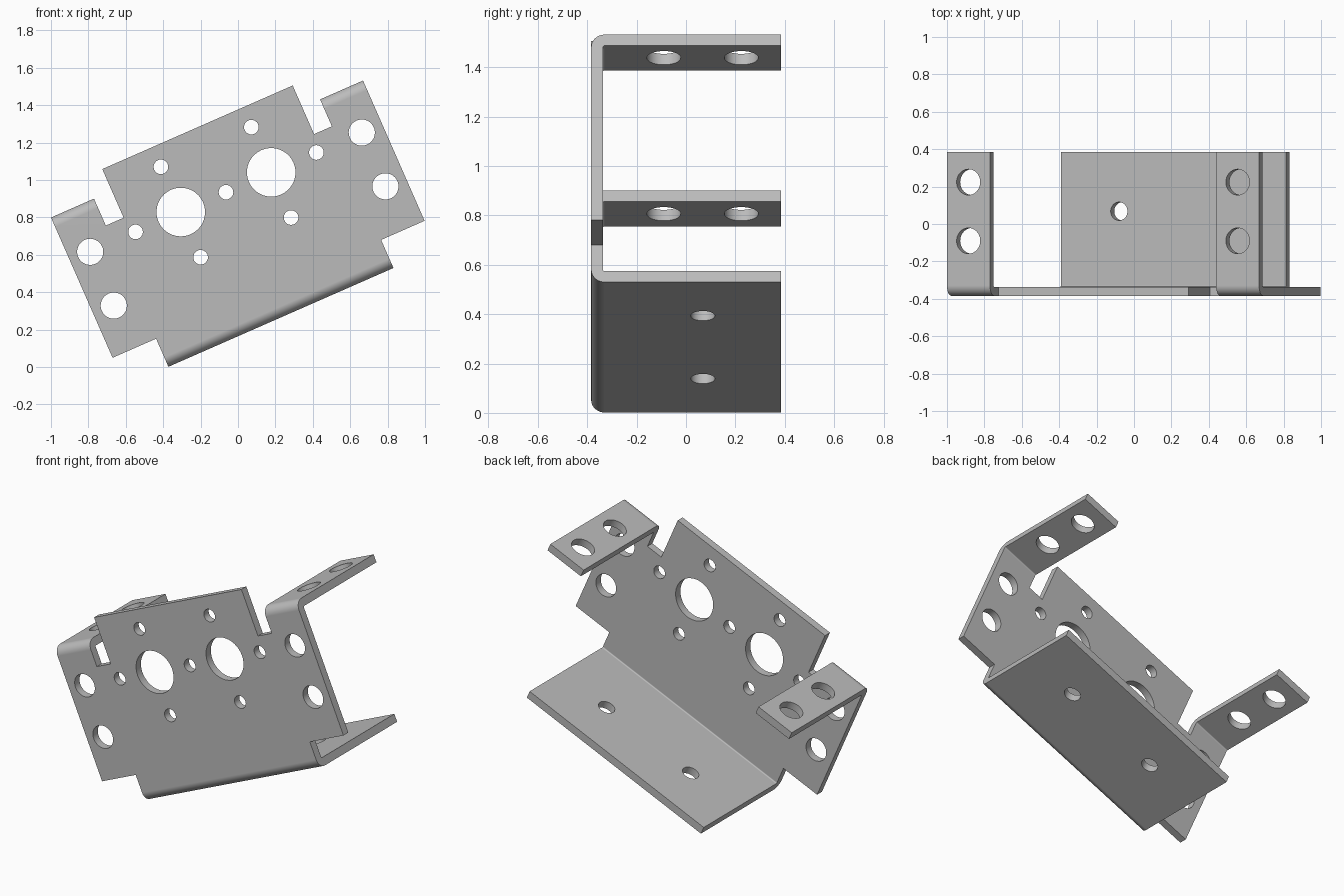
import bpy, bmesh, math
from mathutils import Matrix, Vector

cube = bpy.data.objects.get("Cube")
if cube:
    bpy.data.objects.remove(cube, do_unlink=True)

# Sheet metal dimensions
DEPTH = 0.384           # half depth, front face at -DEPTH
T = 0.048               # sheet thickness
R_IN = 0.007            # inside bend radius
R_OUT = R_IN + T
TOP, BOTTOM = 1.134, 0.151      # outer faces of the tabs and the base flange
TILT = math.radians(23.7)

steel = bpy.data.materials.new("grey steel")
steel.use_nodes = True
GREY = (0.5, 0.5, 0.5, 1)
steel.diffuse_color = GREY
steel.node_tree.nodes["Principled BSDF"].inputs["Base Color"].default_value = GREY


def new_object(name, bm):
    bmesh.ops.recalc_face_normals(bm, faces=bm.faces)
    mesh = bpy.data.meshes.new(name)
    bm.to_mesh(mesh)
    bm.free()
    mesh.materials.append(steel)
    obj = bpy.data.objects.new(name, mesh)
    bpy.context.collection.objects.link(obj)
    return obj


def prism(name, points, along):
    """Extrude a flat polygon along a vector."""
    bm = bmesh.new()
    face = bm.faces.new([bm.verts.new(p) for p in points])
    moved = bmesh.ops.extrude_face_region(bm, geom=[face])["geom"]
    bmesh.ops.translate(bm, vec=along,
                        verts=[g for g in moved if isinstance(g, bmesh.types.BMVert)])
    return new_object(name, bm)


def flange(name, left, right, edge, up):
    """Bent strip: a quarter bend off the plate, then flat to the back."""
    cy, cz = -DEPTH + R_OUT, edge - up * R_OUT
    arc = [i / 10 * math.pi / 2 for i in range(11)]

    def bend(r, angles):
        return [(left, cy - r * math.cos(a), cz + up * r * math.sin(a)) for a in angles]

    points = bend(R_OUT, arc)
    points += [(left, DEPTH, edge), (left, DEPTH, edge - up * T)]
    points += bend(R_IN, reversed(arc))
    return prism(name, points, Vector((right - left, 0, 0)))


def combine(target, other, operation):
    mod = target.modifiers.new(operation, 'BOOLEAN')
    mod.operation = operation
    mod.solver = 'EXACT'
    mod.object = other
    bpy.context.view_layer.objects.active = target
    bpy.ops.object.modifier_apply(modifier=mod.name)
    bpy.data.objects.remove(other, do_unlink=True)


# Face plate with corner notches, right half mirrored to the left
half = [(0.657, BOTTOM + R_OUT), (0.657, 0.315), (0.911, 0.315),
        (0.911, TOP - R_OUT), (0.66, TOP - R_OUT), (0.66, 0.977),
        (0.556, 0.977), (0.556, 1.261)]
outline = half + [(-x, z) for x, z in reversed(half)]
bracket = prism("motor_bracket", [(x, -DEPTH, z) for x, z in outline], Vector((0, T, 0)))

# Base flange and the two upper tabs
combine(bracket, flange("base_flange", -0.657, 0.657, BOTTOM, -1), 'UNION')
combine(bracket, flange("left_tab", 0.66, 0.911, TOP, 1), 'UNION')
combine(bracket, flange("right_tab", -0.911, -0.66, TOP, 1), 'UNION')

# Hole cutters
holes = bmesh.new()


def hole(x, y, z, radius, through_plate):
    turn = Matrix.Rotation(math.pi / 2, 4, 'X') if through_plate else Matrix()
    bmesh.ops.create_cone(holes, cap_ends=True, segments=40, radius1=radius,
                          radius2=radius, depth=0.15,
                          matrix=Matrix.Translation((x, y, z)) @ turn)


MID, STEP = 0.882, 0.264
PLATE_Y = -DEPTH + T / 2
for side in (-1, 1):
    # Large bores with screw holes above, below and outside
    hole(side * STEP, PLATE_Y, MID, 0.13, True)
    for x, z in ((STEP, MID + STEP), (STEP, MID - STEP), (2 * STEP, MID)):
        hole(side * x, PLATE_Y, z, 0.039, True)
    # Side mounting holes
    for z in (MID, 0.568):
        hole(side * 0.793, PLATE_Y, z, 0.07, True)
    # Tab holes and base holes
    for y in (-0.09, 0.224):
        hole(side * 0.786, y, TOP - T / 2, 0.069, False)
    hole(side * 0.317, 0.068, BOTTOM + T / 2, 0.049, False)
hole(0, PLATE_Y, MID, 0.039, True)
combine(bracket, new_object("hole_cutter", holes), 'DIFFERENCE')

# Tilt the bracket into place
bracket.rotation_euler = (0, -TILT, 0)
bracket.location = (0.317 * math.cos(TILT), 0, 0.317 * math.sin(TILT))

# Smooth bends and bores, flat sheet faces
bpy.ops.object.select_all(action='DESELECT')
bracket.select_set(True)
bpy.context.view_layer.objects.active = bracket
bpy.ops.object.shade_smooth_by_angle(angle=math.radians(30))
weighted = bracket.modifiers.new("even_normals", 'WEIGHTED_NORMAL')
weighted.keep_sharp = True
